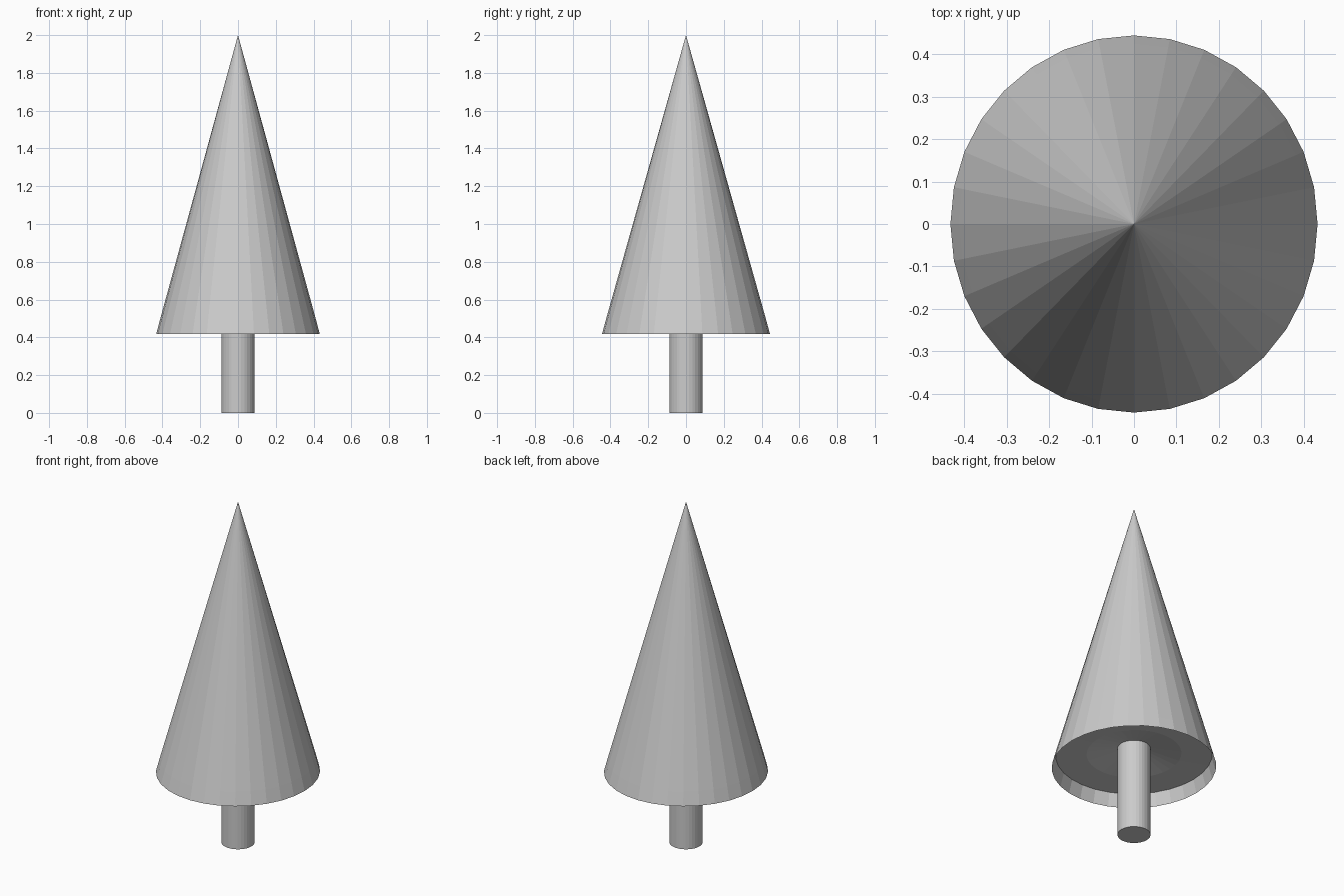
import bpy, bmesh, math

if "Cube" in bpy.data.objects:
    bpy.data.objects.remove(bpy.data.objects["Cube"])

SIDES = 32


def lathe(name, profile, y_scale=1.0):
    """Revolve (radius, z) points around z; zero radius closes to a point."""
    bm = bmesh.new()
    rings = []
    for r, z in profile:
        if r == 0:
            rings.append([bm.verts.new((0, 0, z))] * SIDES)
        else:
            angles = [2 * math.pi * i / SIDES for i in range(SIDES)]
            rings.append([bm.verts.new((r * math.cos(a), r * y_scale * math.sin(a), z))
                          for a in angles])
    for low, high in zip(rings, rings[1:]):
        for i in range(SIDES):
            j = (i + 1) % SIDES
            quad = [low[i], low[j], high[j], high[i]]
            bm.faces.new(list(dict.fromkeys(quad)))
    mesh = bpy.data.meshes.new(name)
    bm.to_mesh(mesh)
    bm.free()
    obj = bpy.data.objects.new(name, mesh)
    bpy.context.collection.objects.link(obj)
    return obj


# Foliage cone, open at the bottom
lathe("foliage", [(0.433, 0.417), (0.413, 0.493), (0, 2.0)], 1.027)

# Recessed underside, rising slightly towards the trunk
lathe("foliage_underside", [(0, 0.53), (0.088, 0.53), (0.25, 0.497), (0.413, 0.493)][::-1], 1.027)
bpy.data.objects["foliage_underside"].data.flip_normals()

# Trunk with closed ends
lathe("trunk", [(0, 0), (0.088, 0), (0.088, 0.53), (0, 0.53)])
